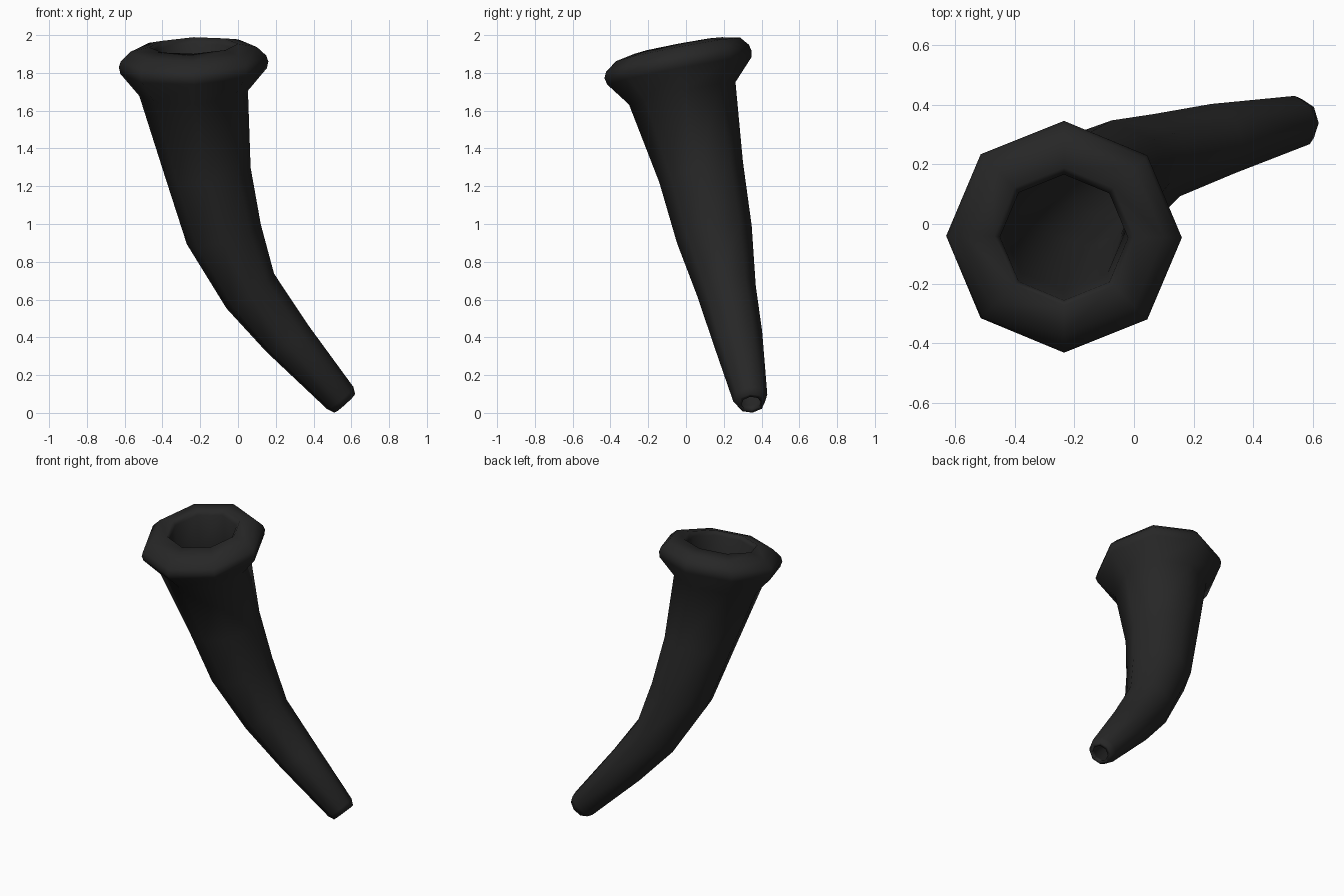
import bpy
import math
from mathutils import Vector

cube = bpy.data.objects.get("Cube")
if cube:
    bpy.data.objects.remove(cube)

SIDES = 8

# Near-black horn material
mat = bpy.data.materials.new("charcoal horn")
mat.use_nodes = True
color = (0.02, 0.02, 0.02, 1)
mat.diffuse_color = color
mat.node_tree.nodes["Principled BSDF"].inputs["Base Color"].default_value = color


def ring(center, slope, radius):
    """Octagon around center, on a plane rising by slope in x and y."""
    n = Vector((-slope[0], -slope[1], 1)).normalized()
    u = (Vector((1, 0, 0)) - n * n.x).normalized()
    v = n.cross(u)
    turn = 2 * math.pi / SIDES
    return [Vector(center) + radius * (math.cos(i * turn) * u + math.sin(i * turn) * v)
            for i in range(SIDES)]


# Curved outer body, narrow tip to neck: centre, plane slope, radius
body = [
    ((0.565, 0.345, 0.05), (0.9, 0.12), 0.074),
    ((0.54, 0.34, 0.08), (0.86, 0.2), 0.092),
    ((0.26, 0.275, 0.395), (0.68, 0.28), 0.133),
    ((0.065, 0.215, 0.645), (0.76, 0.2), 0.157),
    ((-0.075, 0.15, 0.945), (0.28, 0.23), 0.203),
    ((-0.16, 0.08, 1.275), (0.11, 0.25), 0.228),
    ((-0.235, -0.02, 1.692), (0.05, 0.21), 0.288),
]

# Flared rim, all rings share one tilt
tilt = (0.04, 0.19)
rim = [
    ((-0.235, -0.035, 1.81), tilt, 0.388),
    ((-0.235, -0.043, 1.845), tilt, 0.396),
    ((-0.235, -0.045, 1.877), tilt, 0.385),
    ((-0.235, -0.042, 1.924), tilt, 0.335),
    ((-0.235, -0.042, 1.945), tilt, 0.235),
    ((-0.235, -0.045, 1.915), tilt, 0.215),
]

# Hollow bore running back down through the body to the tip
bore = [(c, s, r * 0.72) for c, s, r in reversed(body)]

rings = body + rim + bore
verts = [p for args in rings for p in ring(*args)]
faces = []
for k in range(len(rings)):
    a, b = k * SIDES, (k + 1) % len(rings) * SIDES
    for i in range(SIDES):
        j = (i + 1) % SIDES
        faces.append((a + i, a + j, b + j, b + i))

mesh = bpy.data.meshes.new("horn")
mesh.from_pydata(verts, [], faces)
mesh.materials.append(mat)
mesh.shade_smooth()
mesh.update()
horn = bpy.data.objects.new("horn", mesh)
bpy.context.collection.objects.link(horn)
